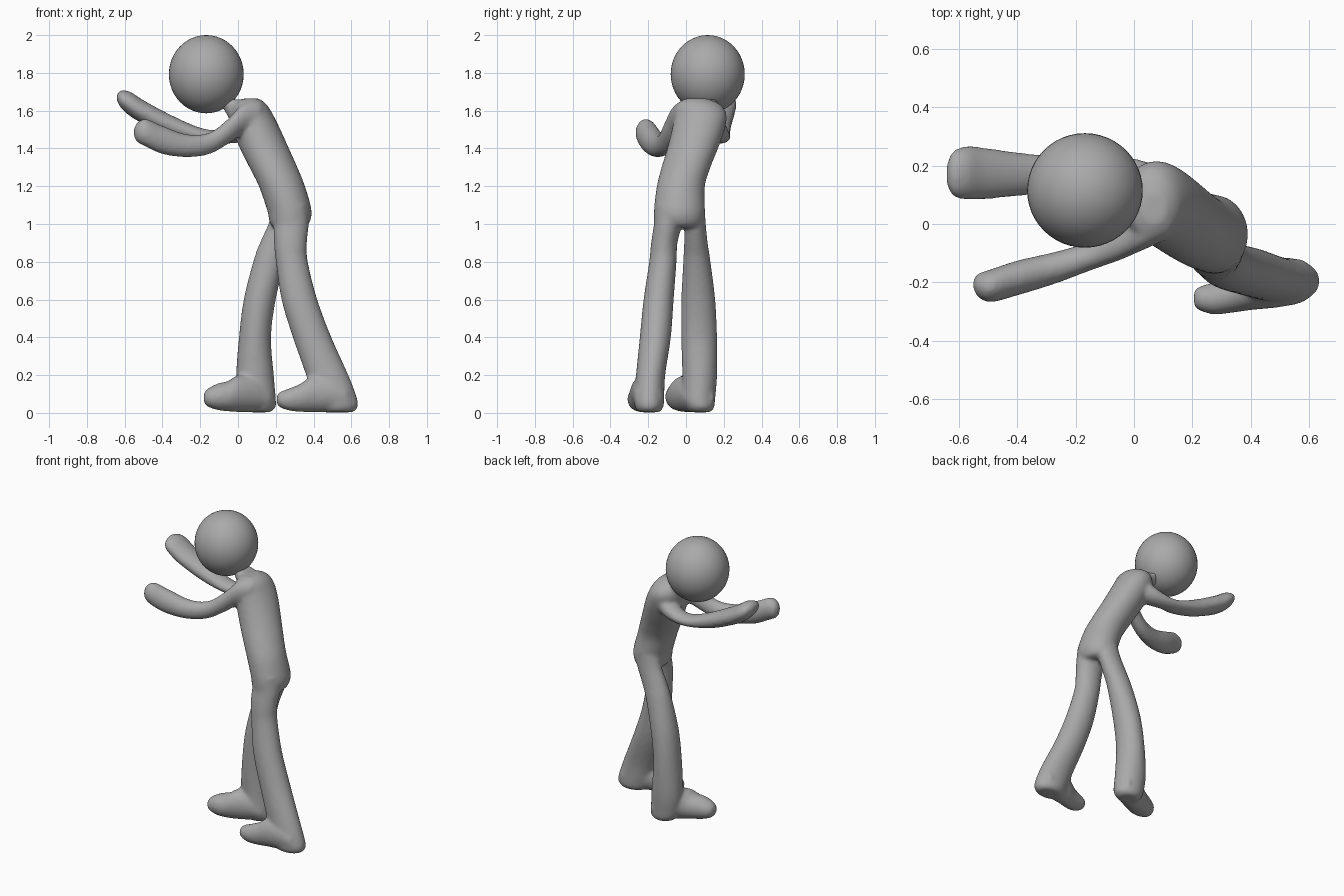
import bpy, bmesh, math
from mathutils import Vector

grey = bpy.data.materials.new("plain grey")
grey.diffuse_color = (0.4, 0.4, 0.4, 1)
SIDES = 28


def spline(rows, steps=6):
    """Smooth interpolation through the section rows."""
    out = []
    v = [Vector(r) for r in rows]
    for i in range(len(v) - 1):
        a, b, c, d = v[max(i - 1, 0)], v[i], v[i + 1], v[min(i + 2, len(v) - 1)]
        for k in range(steps):
            t = k / steps
            out.append(0.5 * (2 * b + (c - a) * t + (2 * a - 5 * b + 4 * c - d) * t * t
                              + (3 * b - a - 3 * c + d) * t ** 3))
    return out + [v[-1]]


def loft(bm, axis, rows):
    """Skin ellipses; row = position on axis, then low/high bounds on the other two axes."""
    rings = []
    for p, u0, u1, w0, w1 in spline(rows):
        ring = []
        for k in range(SIDES):
            t = 2 * math.pi * k / SIDES
            u = (u0 + u1) / 2 + (u1 - u0) / 2 * math.cos(t)
            w = (w0 + w1) / 2 + (w1 - w0) / 2 * math.sin(t)
            ring.append(bm.verts.new((u, w, p) if axis == 'z' else (p, u, w)))
        rings.append(ring)
    faces = [bm.faces.new((a[k], a[(k + 1) % SIDES], b[(k + 1) % SIDES], b[k]))
             for a, b in zip(rings, rings[1:]) for k in range(SIDES)]
    faces += [bm.faces.new(rings[0][::-1]), bm.faces.new(rings[-1])]
    bmesh.ops.recalc_face_normals(bm, faces=faces)


bm = bmesh.new()
# torso
loft(bm, 'z', [(.98, .2, .34, -.12, .06), (1.0, .17, .375, -.165, .09), (1.07, .155, .39, -.17, .1),
               (1.2, .11, .355, -.155, .1), (1.3, .06, .315, -.13, .13), (1.4, .01, .27, -.10, .17),
               (1.5, -.03, .225, -.075, .205), (1.58, -.04, .185, -.06, .215),
               (1.635, -.02, .15, -.05, .18), (1.665, .03, .11, 0, .11)])
# neck
loft(bm, 'z', [(1.5, -.02, .1, .02, .16), (1.58, -.06, .08, .03, .15), (1.66, -.11, .03, .05, .17)])
# trailing leg and foot
loft(bm, 'z', [(1.1, .22, .37, -.16, 0), (1.0, .19, .375, -.17, -.02), (.9, .19, .365, -.185, -.045),
               (.8, .2, .37, -.195, -.05), (.6, .23, .42, -.225, -.065), (.4, .29, .495, -.245, -.08),
               (.2, .36, .585, -.265, -.11), (.08, .40, .63, -.275, -.115),
               (.03, .42, .635, -.27, -.12), (.003, .45, .61, -.25, -.14)])
loft(bm, 'x', [(.205, -.28, -.23, .05, .09), (.22, -.295, -.215, .03, .11), (.27, -.31, -.2, .012, .13),
               (.33, -.305, -.18, .005, .155), (.4, -.295, -.15, .003, .2), (.5, -.285, -.125, .003, .2),
               (.58, -.27, -.12, .01, .15)])
# leading leg and foot
loft(bm, 'z', [(1.08, .18, .34, -.03, .1), (1.0, .16, .33, -.01, .105), (.9, .115, .29, -.01, .115),
               (.8, .08, .25, -.015, .13), (.6, .03, .2, -.025, .155), (.4, .005, .175, -.025, .165),
               (.2, -.01, .19, -.02, .165), (.08, 0, .2, -.02, .155), (.03, .02, .2, 0, .15),
               (.003, .05, .17, .02, .13)])
loft(bm, 'x', [(-.182, -.07, -.03, .06, .1), (-.165, -.095, 0, .035, .125), (-.11, -.11, .03, .015, .155),
               (-.05, -.105, .06, .008, .17), (0, -.09, .09, .004, .2), (.1, -.04, .14, .004, .2),
               (.17, 0, .15, .02, .13)])
# near arm
loft(bm, 'x', [(-.55, -.22, -.19, 1.46, 1.51), (-.535, -.25, -.17, 1.435, 1.535),
               (-.49, -.268, -.155, 1.41, 1.557), (-.4, -.245, -.125, 1.37, 1.52),
               (-.27, -.205, -.095, 1.353, 1.475), (-.15, -.16, -.06, 1.37, 1.485),
               (-.05, -.125, -.02, 1.425, 1.56), (.03, -.09, .03, 1.48, 1.64), (.12, -.05, .05, 1.52, 1.65)])
# far arm
loft(bm, 'x', [(-.642, .14, .2, 1.655, 1.685), (-.62, .095, .25, 1.615, 1.707), (-.57, .083, .267, 1.57, 1.70),
               (-.5, .085, .26, 1.53, 1.655), (-.35, .1, .24, 1.465, 1.575), (-.2, .11, .235, 1.43, 1.51),
               (-.1, .12, .235, 1.425, 1.5), (0, .09, .225, 1.43, 1.54), (.08, .1, .2, 1.45, 1.6)])

mesh = bpy.data.meshes.new("body")
bm.to_mesh(mesh)
bm.free()
body = bpy.data.objects.new("body", mesh)
bpy.context.collection.objects.link(body)
mesh.materials.append(grey)

# fuse the limbs into one soft skin
remesh = body.modifiers.new("fuse", 'REMESH')
remesh.mode = 'VOXEL'
remesh.voxel_size = 0.011
remesh.use_smooth_shade = True
smooth = body.modifiers.new("soften", 'SMOOTH')
smooth.factor = 0.5
smooth.iterations = 8

# head
bpy.ops.mesh.primitive_uv_sphere_add(segments=48, ring_count=24, location=(-.168, .115, 1.793))
head = bpy.context.object
head.name = "head"
head.scale = (.198, .196, .207)
head.data.materials.append(grey)
bpy.ops.object.shade_smooth()
